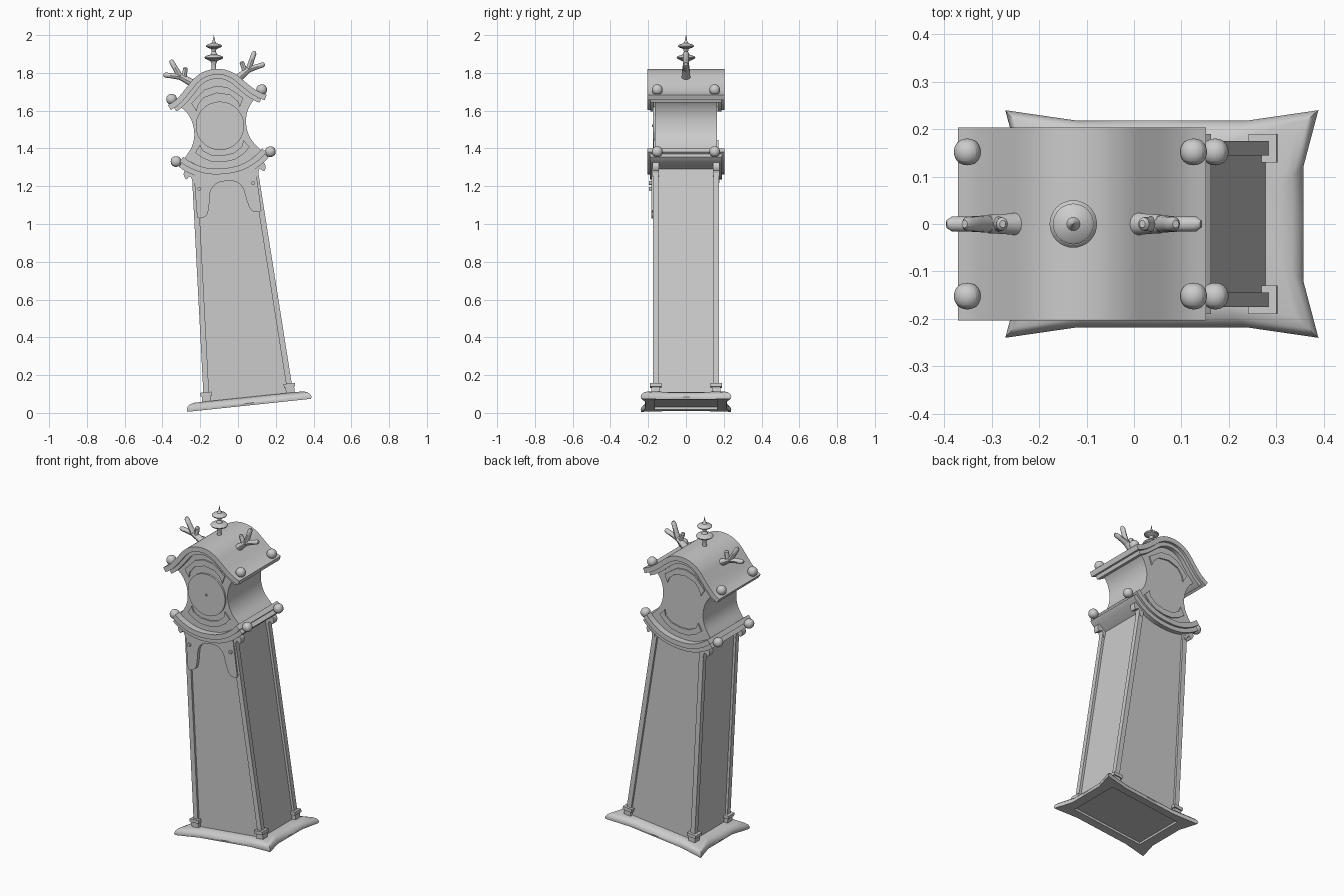
import bpy, bmesh, math
from mathutils import Matrix, Vector

if "Cube" in bpy.data.objects:
    bpy.data.objects.remove(bpy.data.objects["Cube"])

grey = bpy.data.materials.new("plain grey")
grey.use_nodes = True
colour = (0.6, 0.6, 0.6, 1)
grey.diffuse_color = colour
grey.node_tree.nodes["Principled BSDF"].inputs["Base Color"].default_value = colour

# The whole clock leans sideways
LEAN = Matrix.Translation((0.06, 0, 0.04)) @ Matrix.Rotation(math.radians(-6), 4, 'Y')
parts = []


def finish(name, bm, matrix=LEAN):
    bmesh.ops.recalc_face_normals(bm, faces=bm.faces)
    bm.transform(matrix)
    mesh = bpy.data.meshes.new(name)
    bm.to_mesh(mesh)
    bm.free()
    mesh.materials.append(grey)
    obj = bpy.data.objects.new(name, mesh)
    bpy.context.collection.objects.link(obj)
    parts.append(obj)
    return obj


def loft(name, rings, matrix=LEAN):
    bm = bmesh.new()
    loops = [[bm.verts.new(p) for p in ring] for ring in rings]
    n = len(loops[0])
    for a, b in zip(loops, loops[1:]):
        for i in range(n):
            j = (i + 1) % n
            bm.faces.new((a[i], a[j], b[j], b[i]))
    bm.faces.new(loops[0])
    bm.faces.new(loops[-1])
    return finish(name, bm, matrix)


def prism(name, outline, y0, y1):
    return loft(name, [[(u, y, w) for u, w in outline] for y in (y0, y1)])


def curve(pts, steps=5):
    p = [Vector(q) for q in pts]
    p = [2 * p[0] - p[1]] + p + [2 * p[-1] - p[-2]]
    out = []
    for a, b, c, d in zip(p, p[1:], p[2:], p[3:]):
        for k in range(steps):
            t = k / steps
            out.append(0.5 * (2 * b + (c - a) * t + (2 * a - 5 * b + 4 * c - d) * t ** 2
                              + (3 * b - a - 3 * c + d) * t ** 3))
    return out + [p[-2]]


def both(half):
    # Full curve from right to left out of a half starting on the centre line
    return half[::-1] + [(-u, w) for u, w in half[1:]]


def band(name, half, inner, outer, depth):
    # Bent slab that follows a mirrored curve
    line = curve(both(half))
    sides = [[], []]
    for i, p in enumerate(line):
        d = (line[min(i + 1, len(line) - 1)] - line[max(i - 1, 0)]).normalized()
        normal = Vector((d.y, -d.x))
        sides[0].append(p + normal * inner)
        sides[1].append(p + normal * outer)
    return prism(name, sides[0] + sides[1][::-1], -depth, depth)


def box(name, u, y, w, su, sy, sw):
    bm = bmesh.new()
    bmesh.ops.create_cube(bm, size=1, matrix=Matrix.Translation((u, y, w)) @ Matrix.Diagonal((su, sy, sw, 1)))
    return finish(name, bm)


def cylinder(name, u, y, w, r, depth):
    bm = bmesh.new()
    spin = Matrix.Translation((u, y, w)) @ Matrix.Rotation(math.pi / 2, 4, 'X')
    bmesh.ops.create_cone(bm, cap_ends=True, segments=48, radius1=r, radius2=r, depth=depth, matrix=spin)
    return finish(name, bm)


# Plinth with flared corners and a recessed underside
quarter = [(0.30, 0), (0.30, 0.12), (0.332, 0.24), (0.18, 0.218), (0, 0.218)]
upper = quarter + [(-u, y) for u, y in quarter[-2::-1]]
outline = upper + [(u, -y) for u, y in upper[-2:0:-1]]


def plinth_ring(inset, w):
    return [(u - math.copysign(min(inset, abs(u)), u), y - math.copysign(min(inset, abs(y)), y), w)
            for u, y in outline]


def panel_ring(w):
    return [(max(-0.24, min(0.24, u * 1.2)), max(-0.165, min(0.165, y)), w) for u, y in outline]


loft("plinth", [panel_ring(0.016), panel_ring(0.002), plinth_ring(0.03, 0.002), plinth_ring(0.003, 0),
                plinth_ring(0, 0.012), plinth_ring(0.006, 0.026), plinth_ring(0.02, 0.038),
                plinth_ring(0.045, 0.044)])

# Tapering trunk
loft("trunk", [[(h * a, b * 0.162, w) for a, b in ((1, 1), (-1, 1), (-1, -1), (1, -1))]
               for h, w in ((0.223, 0.04), (0.158, 1.27))])

for sx in (1, -1):
    for sy in (1, -1):
        # Corner posts, feet and capital brackets
        loft("corner_post", [[(sx * (h + a * 0.015), sy * (0.160 + b * 0.015), w)
                              for a, b in ((1, 1), (-1, 1), (-1, -1), (1, -1))]
                             for h, w in ((0.223, 0.04), (0.158, 1.28))])
        box("post_foot", sx * 0.223, sy * 0.16, 0.059, 0.046, 0.046, 0.034)
        box("post_foot_cap", sx * 0.222, sy * 0.16, 0.083, 0.06, 0.06, 0.02)
        scroll = curve([(0.16, 1.29), (0.205, 1.275), (0.218, 1.25), (0.207, 1.225),
                        (0.193, 1.235), (0.182, 1.235), (0.172, 1.205), (0.16, 1.2)], 4)
        prism("bracket", [(sx * u, w) for u, w in scroll], sy * 0.142, sy * 0.178)
        # Knobs on the ends of both mouldings
        for u, w in ((0.24, 1.655), (0.251, 1.324)):
            bm = bmesh.new()
            bmesh.ops.create_cube(bm, size=0.067,
                                  matrix=Matrix.Translation((sx * u, sy * 0.152, w)))
            knob = finish("knob", bm)
            knob.modifiers.new("round", 'SUBSURF').levels = 3
            knob.modifiers["round"].render_levels = 3

# Arched apron with two studs
inner = curve([(0, 1.195), (0.05, 1.186), (0.085, 1.15), (0.1, 1.08), (0.117, 1.028), (0.15, 1.012), (0.171, 1.018)])
edge = both([(u, w) for u, w in inner])
prism("apron", edge + [(-0.164, 1.25), (0.164, 1.25)], -0.183, -0.16)
for sx in (1, -1):
    cylinder("apron_stud", sx * 0.143, -0.188, 1.168, 0.01, 0.014)

# Curved moulding below the head
cradle = [(0, 1.262), (0.07, 1.268), (0.13, 1.288), (0.18, 1.318), (0.21, 1.345)]
band("cradle_top", cradle, 0, -0.03, 0.203)
band("cradle_underside", cradle[:4] + [(0.2, 1.336)], -0.03, -0.056, 0.19)

# Waisted head
side = curve([(0.205, 1.335), (0.165, 1.385), (0.145, 1.43), (0.139, 1.478), (0.146, 1.53), (0.17, 1.58), (0.21, 1.622)])
half = [(0, 1.25), (0.1, 1.265)] + [(u, w) for u, w in side] + [(0.15, 1.685), (0.1, 1.73), (0, 1.76)]
prism("head", half + [(-u, w) for u, w in half[-2:0:-1]], -0.163, 0.163)

# Arched roof
arch = [(0, 1.790), (0.06, 1.780), (0.11, 1.752), (0.15, 1.713), (0.19, 1.673), (0.225, 1.645), (0.263, 1.625)]
band("roof", arch, 0, -0.03, 0.204)
band("roof_moulding", arch[:-1] + [(0.245, 1.634)], -0.03, -0.052, 0.188)

# Face disc with pin, and spandrel trims on front and back
cylinder("face", 0, -0.167, 1.488, 0.128, 0.014)
cylinder("face_pin", 0, -0.175, 1.488, 0.006, 0.012)
trims = {
    "upper_trim": ([(0, 1.700), (0.06, 1.687), (0.1, 1.655), (0.138, 1.622)],
                   [(0.115, 1.575), (0.105, 1.608), (0.07, 1.645), (0, 1.662)]),
    "lower_trim": ([(0, 1.295), (0.06, 1.302), (0.11, 1.328), (0.145, 1.36)],
                   [(0.115, 1.400), (0.105, 1.367), (0.06, 1.338), (0, 1.330)]),
}
for name, (outer, inside) in trims.items():
    shape = both(outer) + both(inside[::-1])[::-1]
    prism(name + "_front", shape, -0.171, -0.16)
    prism(name + "_back", shape, 0.16, 0.171)


# Branching antlers on the roof
def branch(name, a, b, ra, rb):
    a, b = Vector((a[0], 0, a[1])), Vector((b[0], 0, b[1]))
    d = (b - a).normalized()
    across = Vector((d.z, 0, -d.x))
    rings = []
    for t, k in ((0, 1), (0.5, 0.95), (0.88, 1), (1, 0.55)):
        r = (ra + (rb - ra) * t) * k
        rings.append([a.lerp(b, t) + across * r * math.cos(i * math.pi / 6)
                      + Vector((0, r * 1.15 * math.sin(i * math.pi / 6), 0)) for i in range(12)])
    loft(name, rings)


for sx in (1, -1):
    root, fork = (sx * 0.122, 1.728), (sx * 0.182, 1.768)
    branch("antler_stem", root, (sx * 0.19, 1.775), 0.021, 0.017)
    branch("antler_tine", fork, (sx * 0.224, 1.862), 0.016, 0.013)
    branch("antler_tine", fork, (sx * 0.27, 1.788), 0.016, 0.013)
    branch("antler_tine", (sx * 0.165, 1.756), (sx * 0.148, 1.815), 0.015, 0.012)

# Turned finial
profile = [(0.022, 1.78), (0.013, 1.81), (0.011, 1.845), (0.018, 1.862), (0.046, 1.875), (0.05, 1.882),
           (0.044, 1.889), (0.018, 1.897), (0.011, 1.912), (0.014, 1.926), (0.04, 1.937), (0.043, 1.943),
           (0.037, 1.949), (0.014, 1.957), (0.007, 1.968), (0.003, 1.985), (0.001, 2.0)]
loft("finial", [[(r * math.cos(i * math.pi / 16) - 0.128, r * math.sin(i * math.pi / 16), z)
                 for i in range(32)] for r, z in profile], Matrix())

# Smooth the curved parts and keep hard edges
bpy.ops.object.select_all(action='DESELECT')
for obj in parts:
    obj.select_set(True)
bpy.context.view_layer.objects.active = parts[0]
bpy.ops.object.shade_smooth_by_angle(angle=math.radians(32))
